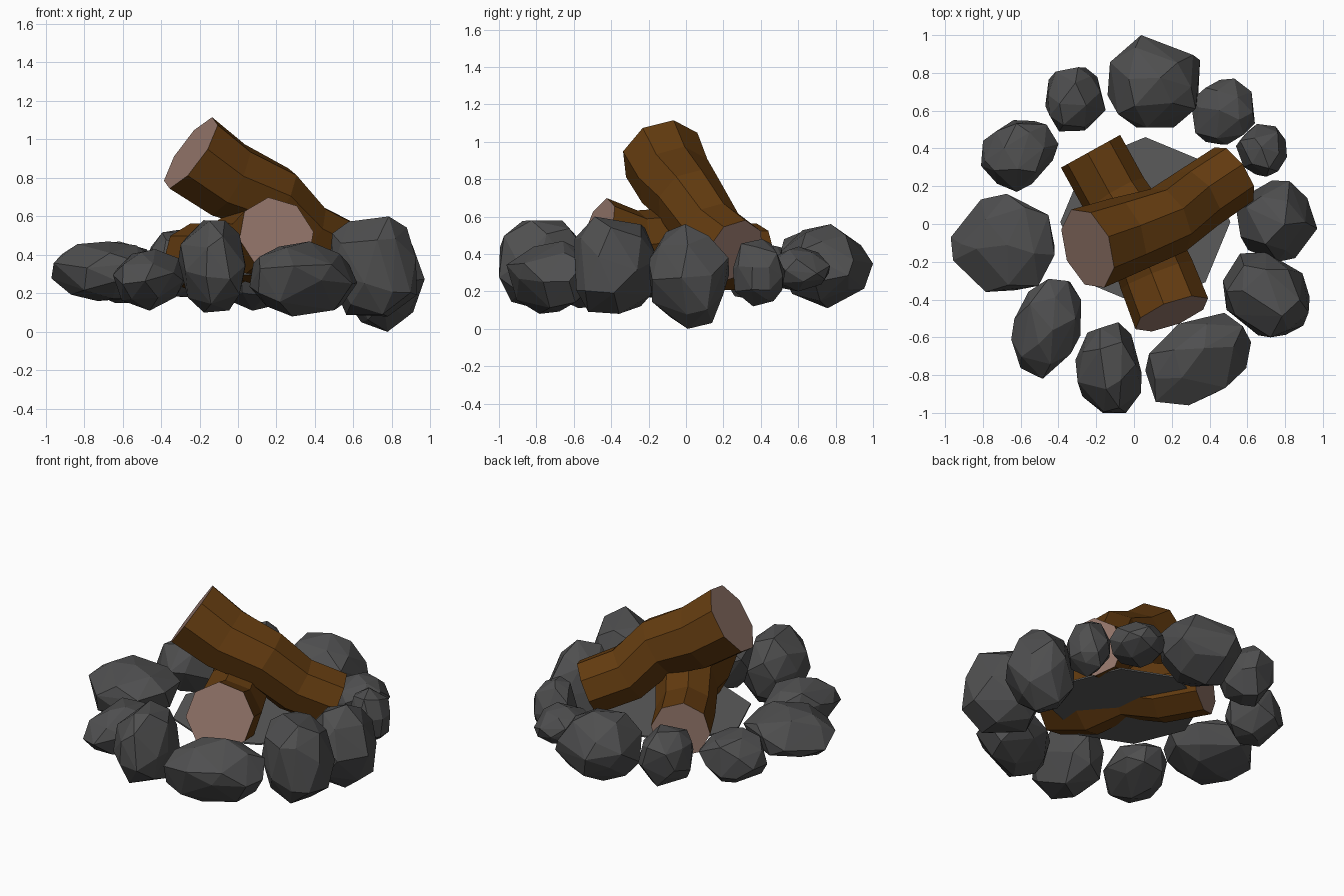
import bpy, bmesh, math, random
from mathutils import Vector, Matrix

if "Cube" in bpy.data.objects:
    bpy.data.objects.remove(bpy.data.objects["Cube"])


def material(name, rgb):
    m = bpy.data.materials.new(name)
    m.diffuse_color = (*rgb, 1)
    m.use_nodes = True
    m.node_tree.nodes["Principled BSDF"].inputs["Base Color"].default_value = m.diffuse_color
    return m


STONE = material("dark_stone", (0.078, 0.078, 0.079))
ASH = material("ash_grey", (0.105, 0.105, 0.105))
BARK = material("brown_bark", (0.125, 0.044, 0.005))
WOOD = material("cut_wood", (0.31, 0.19, 0.152))


def finish(bm, name, mats):
    bmesh.ops.recalc_face_normals(bm, faces=bm.faces)
    me = bpy.data.meshes.new(name)
    bm.to_mesh(me)
    bm.free()
    for m in mats:
        me.materials.append(m)
    ob = bpy.data.objects.new(name, me)
    bpy.context.collection.objects.link(ob)
    return ob


# Faceted stone: hull of scattered points, stretched along a yaw, fitted to a box
def stone(name, lo, hi, yaw, stretch, seed):
    rng = random.Random(seed)
    n, pts = 26, []
    rot = Matrix.Rotation(math.radians(yaw), 3, 'Z')
    tilt = Matrix.Rotation(rng.uniform(0, 6), 3, 'X') @ Matrix.Rotation(rng.uniform(0, 6), 3, 'Y')
    for i in range(n):
        z = 1 - (2 * i + 1) / n
        a = i * 2.39996 + rng.uniform(-.3, .3)
        r = math.sqrt(1 - z * z)
        p = tilt @ Vector((r * math.cos(a), r * math.sin(a), z))
        p *= rng.uniform(.93, 1.08)
        p.x *= stretch
        pts.append(rot @ p)
    mn = [min(p[k] for p in pts) for k in range(3)]
    mx = [max(p[k] for p in pts) for k in range(3)]
    bm = bmesh.new()
    for p in pts:
        bm.verts.new([lo[k] + (hi[k] - lo[k]) * (p[k] - mn[k]) / (mx[k] - mn[k]) for k in range(3)])
    res = bmesh.ops.convex_hull(bm, input=bm.verts[:])
    loose = [v for v in bm.verts if not v.link_faces]
    bmesh.ops.delete(bm, geom=loose, context='VERTS')
    finish(bm, name, [STONE])


# Ring of stones: low corner, high corner, yaw, stretch
STONES = [
    ((-.14, .51, .11), (.35, 1.0, .56), 20, 1.0),
    ((-.47, .49, .18), (-.15, .83, .53), 0, 1.0),
    ((.30, .42, .20), (.64, .77, .44), 0, 1.0),
    ((.54, .25, .12), (.81, .53, .48), 0, 1.0),
    ((.54, -.20, 0), (.97, .23, .56), 0, 1.0),
    ((.47, -.60, .08), (.93, -.15, .60), -42, 1.25),
    ((.06, -.96, .08), (.62, -.47, .47), 38, 1.5),
    ((-.31, -1.0, .10), (.04, -.52, .58), 100, 1.1),
    ((-.65, -.82, .11), (-.28, -.29, .43), 65, 1.4),
    ((-.97, -.36, .16), (-.42, .16, .47), -20, 1.05),
    ((-.81, .17, .15), (-.40, .55, .47), 30, 1.2),
]
for i, (lo, hi, yaw, s) in enumerate(STONES):
    stone(f"ring_stone_{i + 1}", lo, hi, yaw, s, 11 + i)

# Ash bed: thin octagonal plate
bm = bmesh.new()
bmesh.ops.create_cone(bm, cap_ends=True, segments=8, radius1=.45, radius2=.45, depth=.01,
                      matrix=Matrix.Translation((.06, .01, .30)))
top = max(bm.verts, key=lambda v: v.co.y).co
off = math.pi / 2 - math.atan2(top.y - .01, top.x - .06)
bmesh.ops.rotate(bm, verts=bm.verts, cent=(.06, .01, .3), matrix=Matrix.Rotation(off, 3, 'Z'))
finish(bm, "ash_bed", [ASH])


# Crooked log: eight-sided rings along a path, with cut-wood ends
def log(name, path, radii):
    pts = [Vector(p) for p in path]
    bm = bmesh.new()
    rings = []
    for i, p in enumerate(pts):
        t = (pts[min(i + 1, len(pts) - 1)] - pts[max(i - 1, 0)]).normalized()
        u = t.cross(Vector((0, 0, 1))).normalized()
        w = u.cross(t)
        rings.append([bm.verts.new(p + radii[i] * (u * math.cos(k * math.pi / 4 + .1)
                                                   + w * math.sin(k * math.pi / 4 + .1)))
                      for k in range(8)])
    for a, b in zip(rings, rings[1:]):
        for k in range(8):
            bm.faces.new((a[k], a[(k + 1) % 8], b[(k + 1) % 8], b[k]))
    for r in (rings[0], rings[-1]):
        bm.faces.new(r).material_index = 1
    finish(bm, name, [BARK, WOOD])


log("upper_log",
    [(-.245, -.13, .93), (-.05, -.06, .79), (.18, .02, .69), (.33, .13, .52), (.53, .265, .42)],
    [.225, .21, .19, .18, .175])
log("lower_log",
    [(.20, -.475, .50), (.12, -.27, .43), (.03, -.05, .46), (-.10, .15, .385), (-.23, .385, .385)],
    [.21, .205, .19, .18, .18])
